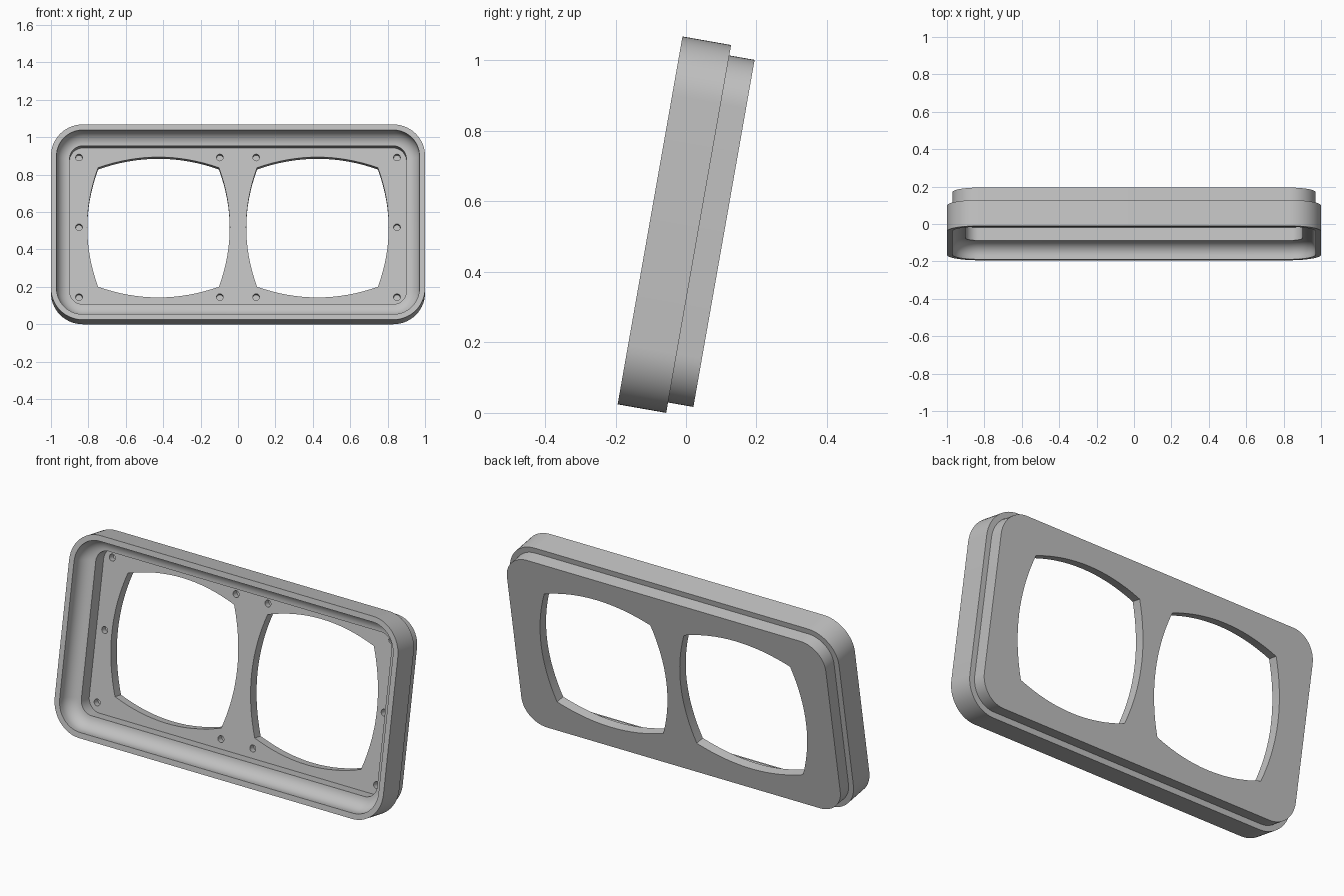
import bpy, bmesh
from math import sin, cos, pi, radians

cube = bpy.data.objects.get("Cube")
if cube:
    bpy.data.objects.remove(cube, do_unlink=True)

W, H, RADIUS, TILT = 2.0, 1.06, 0.17, radians(10)
MID = H / 2

grey = bpy.data.materials.new("light grey")
grey.use_nodes = True
grey.diffuse_color = (0.53, 0.53, 0.53, 1)
grey.node_tree.nodes["Principled BSDF"].inputs["Base Color"].default_value = grey.diffuse_color


def rounded_ring(depth, inset, steps=14):
    """Rounded rectangle outline at a given depth, shrunk by inset."""
    r = RADIUS - inset
    points = []
    for q, (sx, sz) in enumerate([(1, 1), (-1, 1), (-1, -1), (1, -1)]):
        for i in range(steps + 1):
            a = (q + i / steps) * pi / 2
            points.append((sx * (W / 2 - RADIUS) + r * cos(a), depth,
                           MID + sz * (H / 2 - RADIUS) + r * sin(a)))
    return points


def loft(bm, outlines):
    """Skin a row of matching outlines and cap both ends."""
    rings = [[bm.verts.new(p) for p in o] for o in outlines]
    for a, b in zip(rings, rings[1:]):
        for i in range(len(a)):
            j = (i + 1) % len(a)
            bm.faces.new((a[i], a[j], b[j], b[i]))
    bm.faces.new(rings[0])
    bm.faces.new(rings[-1])


def make_object(name, bm):
    bmesh.ops.recalc_face_normals(bm, faces=bm.faces)
    mesh = bpy.data.meshes.new(name)
    bm.to_mesh(mesh)
    bm.free()
    mesh.materials.append(grey)
    obj = bpy.data.objects.new(name, mesh)
    bpy.context.collection.objects.link(obj)
    return obj


# Housing: stepped back, outer wall, front rim, coved inside, recessed floor
COVE = 0.07
section = [(0.213, 0.03), (0.14, 0.03), (0.14, 0), (0, 0), (0, 0.03)]
for i in range(11):
    a = i / 10 * pi / 2
    section.append((0.02 + COVE * sin(a), 0.03 + COVE * (1 - cos(a))))
section.append((0.16, 0.1))
bm = bmesh.new()
loft(bm, [rounded_ring(d, s) for d, s in section])
housing = make_object("twin_opening_housing", bm)

# Cutter: two bulged square openings and the blind screw holes
OPEN_X, CORNER, BULGE, SCREW_Z = 0.425, 0.323, 0.058, 0.379


def bulged_square(cx, depth, steps=16):
    points = []
    for q in range(4):
        c, s = cos(q * pi / 2), sin(q * pi / 2)
        for i in range(steps):
            t = 2 * i / steps - 1
            u, v = CORNER + BULGE * (1 - t * t), CORNER * t
            points.append((cx + u * c - v * s, depth, MID + u * s + v * c))
    return points


def circle(cx, cz, depth, r=0.018, steps=20):
    return [(cx + r * cos(2 * pi * i / steps), depth, cz + r * sin(2 * pi * i / steps))
            for i in range(steps)]


bm = bmesh.new()
for side in (-1, 1):
    loft(bm, [bulged_square(side * OPEN_X, d) for d in (0.13, 0.25)])
    for x, dz in [(0.85, SCREW_Z), (0.85, 0), (0.85, -SCREW_Z),
                  (0.097, SCREW_Z), (0.097, -SCREW_Z)]:
        loft(bm, [circle(side * x, MID + dz, d) for d in (0.14, 0.195)])
cutter = make_object("opening_cutter", bm)
cutter.hide_render = True

cut = housing.modifiers.new("openings", 'BOOLEAN')
cut.operation = 'DIFFERENCE'
cut.solver = 'EXACT'
cut.object = cutter
bpy.ops.object.select_all(action='DESELECT')
housing.select_set(True)
bpy.context.view_layer.objects.active = housing
bpy.ops.object.modifier_apply(modifier=cut.name)
bpy.data.objects.remove(cutter, do_unlink=True)
bpy.ops.object.shade_smooth_by_angle(angle=radians(30))

# Lean the housing back so its lower back edge rests on the ground
housing.rotation_euler.x = -TILT
housing.location = (0, -0.194, 0.14 * sin(TILT))
